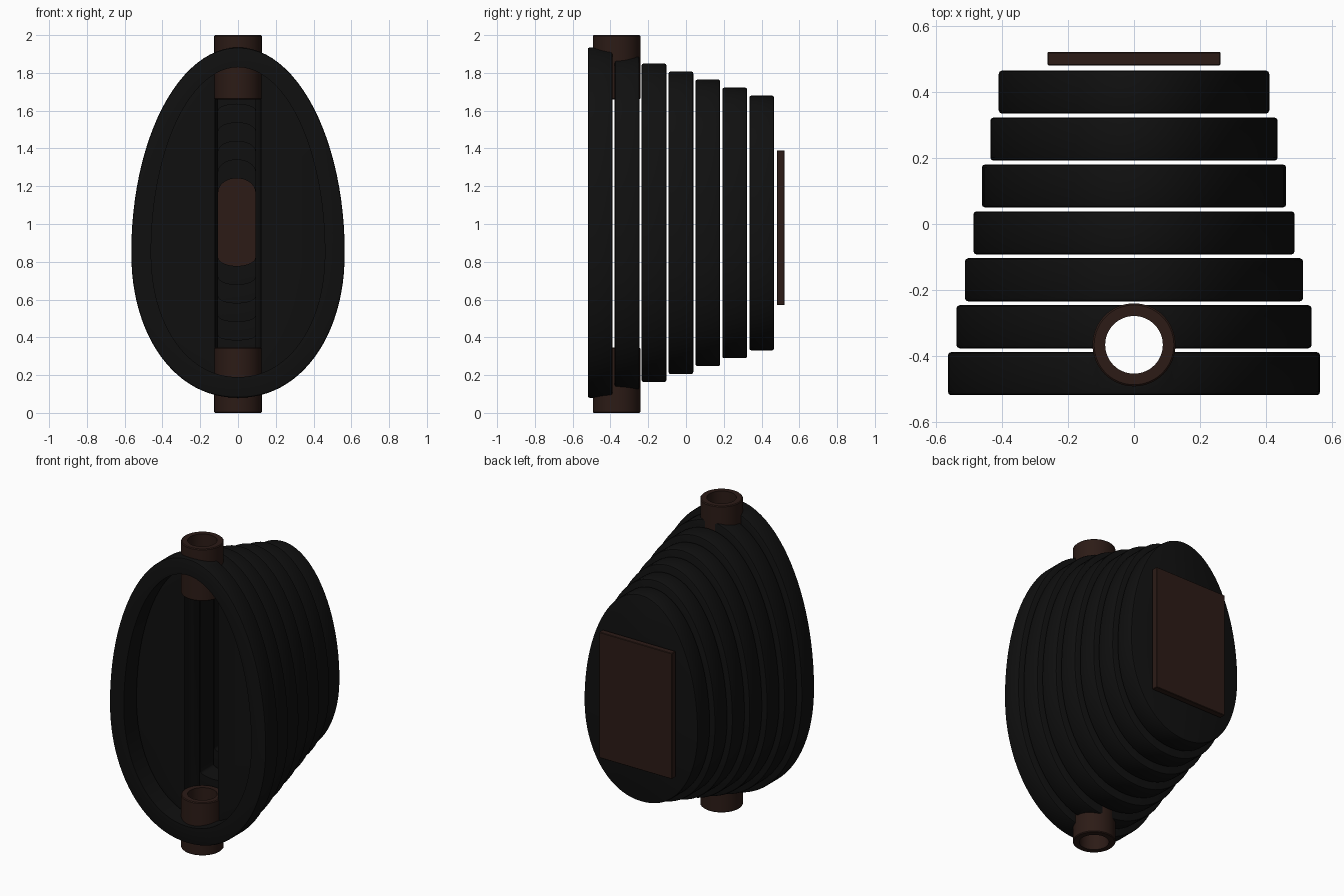
import bpy, bmesh
from math import sin, cos, pi, radians

if "Cube" in bpy.data.objects:
    bpy.data.objects.remove(bpy.data.objects["Cube"])

def material(name, rgb):
    m = bpy.data.materials.new(name)
    m.diffuse_color = (*rgb, 1)
    m.use_nodes = True
    m.node_tree.nodes["Principled BSDF"].inputs["Base Color"].default_value = m.diffuse_color
    return m

BLACK = material("black_shell", (0.005, 0.005, 0.005))
BROWN = material("dark_brown", (0.025, 0.011, 0.008))

def finish(bm, name, mat, cutter=None, angle=35):
    bmesh.ops.recalc_face_normals(bm, faces=bm.faces)
    me = bpy.data.meshes.new(name)
    bm.to_mesh(me)
    bm.free()
    ob = bpy.data.objects.new(name, me)
    bpy.context.collection.objects.link(ob)
    me.materials.append(mat)
    bpy.ops.object.select_all(action='DESELECT')
    ob.select_set(True)
    bpy.context.view_layer.objects.active = ob
    if cutter:
        mod = ob.modifiers.new("drill", 'BOOLEAN')
        mod.operation, mod.solver, mod.object = 'DIFFERENCE', 'EXACT', cutter
        bpy.ops.object.modifier_apply(modifier=mod.name)
    bpy.ops.object.shade_smooth_by_angle(angle=radians(angle))
    return ob

def egg(a, top, bottom, mid, n=96):
    """Egg outline: half width a, widest at height mid."""
    pts = []
    for k in range(n):
        c, s = cos(2*pi*k/n), sin(2*pi*k/n)
        e = 1 if s >= 0 else 0.95
        x = a * abs(c)**e * (1 if c > 0 else -1)
        z = mid + (top-mid)*s if s >= 0 else mid - (mid-bottom)*abs(s)**e
        pts.append((x, z))
    return pts

def slot(x0, x1, top, bottom, h_top, h_bot, n=16):
    """Tall slot with softly arched ends."""
    mid, r = (x0+x1)/2, (x1-x0)/2
    up = [(mid + r*cos(pi*k/n), top - h_top + h_top*sin(pi*k/n)) for k in range(n+1)]
    low = [(mid - r*cos(pi*k/n), bottom + h_bot - h_bot*sin(pi*k/n)) for k in range(n+1)]
    return up + low

def sleeve(bm, sections):
    """Skin between matching loops; returns the end edges."""
    loops = [[bm.verts.new((x, y, z)) for x, z in pts] for pts, y in sections]
    n = len(loops[0])
    for p, q in zip(loops, loops[1:]):
        for k in range(n):
            j = (k+1) % n
            bm.faces.new((p[k], p[j], q[j], q[k]))
    return [[bm.edges.get((l[k], l[(k+1) % n])) for k in range(n)] for l in (loops[0], loops[-1])]

def tube(name, z0, z1, ro, ri, mat):
    bm = bmesh.new()
    prof = [(ri, z0), (ro-.005, z0), (ro, z0+.005), (ro, z1-.005), (ro-.005, z1), (ri, z1)]
    if ri == 0:
        bmesh.ops.create_cone(bm, cap_ends=True, segments=64, radius1=ro, radius2=ro, depth=z1-z0)
        bmesh.ops.translate(bm, verts=bm.verts, vec=(0, TUBE_Y, (z0+z1)/2))
    else:
        n = 64
        rings = [[bm.verts.new((r*cos(2*pi*k/n), TUBE_Y + r*sin(2*pi*k/n), z))
                  for k in range(n)] for r, z in prof]
        for p, q in zip(rings, rings[1:] + rings[:1]):
            for k in range(n):
                j = (k+1) % n
                bm.faces.new((p[k], p[j], q[j], q[k]))
    return finish(bm, name, mat)

TUBE_Y = -0.367
drill = tube("tube_drill", -0.2, 2.2, 0.122, 0, BROWN)
drill.hide_render = True

# Seven separate egg-shaped slabs, shrinking towards the back
B = 0.01
for i in range(7):
    y0 = -0.52 + 0.1425*i
    y1 = y0 + 0.131
    s = 1 - 0.0455*i
    a, top, bot, mid = 0.565*s, 1 + 0.935*s, 1 - 0.92*s, 1 - 0.15*s
    def outer(d):
        return egg(a-d, top-d, bot+d, mid)
    bm = bmesh.new()
    ends = sleeve(bm, [(outer(B), y0), (outer(B*.3), y0+B*.3), (outer(0), y0+B),
                       (outer(0), y1-B), (outer(B*.3), y1-B*.3), (outer(B), y1)])
    # The front slab is an open ring, the others have a narrow slot
    if i == 0:
        hole = egg(0.46, 1.83, 0.19, 0.85)
    else:
        hole = slot(-0.105, 0.092, 1.83-.098*i, 0.19+.098*i, .015+.01*i, .015+.005*i)
    inner = sleeve(bm, [(hole, y0), (hole, y1)])
    for e_out, e_in in zip(ends, inner):
        bmesh.ops.triangle_fill(bm, use_beauty=True, edges=e_out + e_in)
    finish(bm, f"shell_slab_{i+1}", BLACK, drill if i < 2 else None)

# Tubes through the top and bottom of the two front slabs
tube("top_tube", 1.66, 2.0, 0.126, 0.0875, BROWN)
tube("bottom_tube", 0.0, 0.345, 0.126, 0.0875, BROWN)

# Rectangular back plate
bm = bmesh.new()
bmesh.ops.create_cube(bm, size=1)
bmesh.ops.scale(bm, verts=bm.verts, vec=(0.526, 0.04, 0.82))
bmesh.ops.translate(bm, verts=bm.verts, vec=(0, 0.502, 0.98))
bmesh.ops.bevel(bm, geom=bm.edges[:], offset=0.003, segments=1, affect='EDGES')
finish(bm, "back_plate", BROWN, angle=20)

bpy.data.objects.remove(drill)
